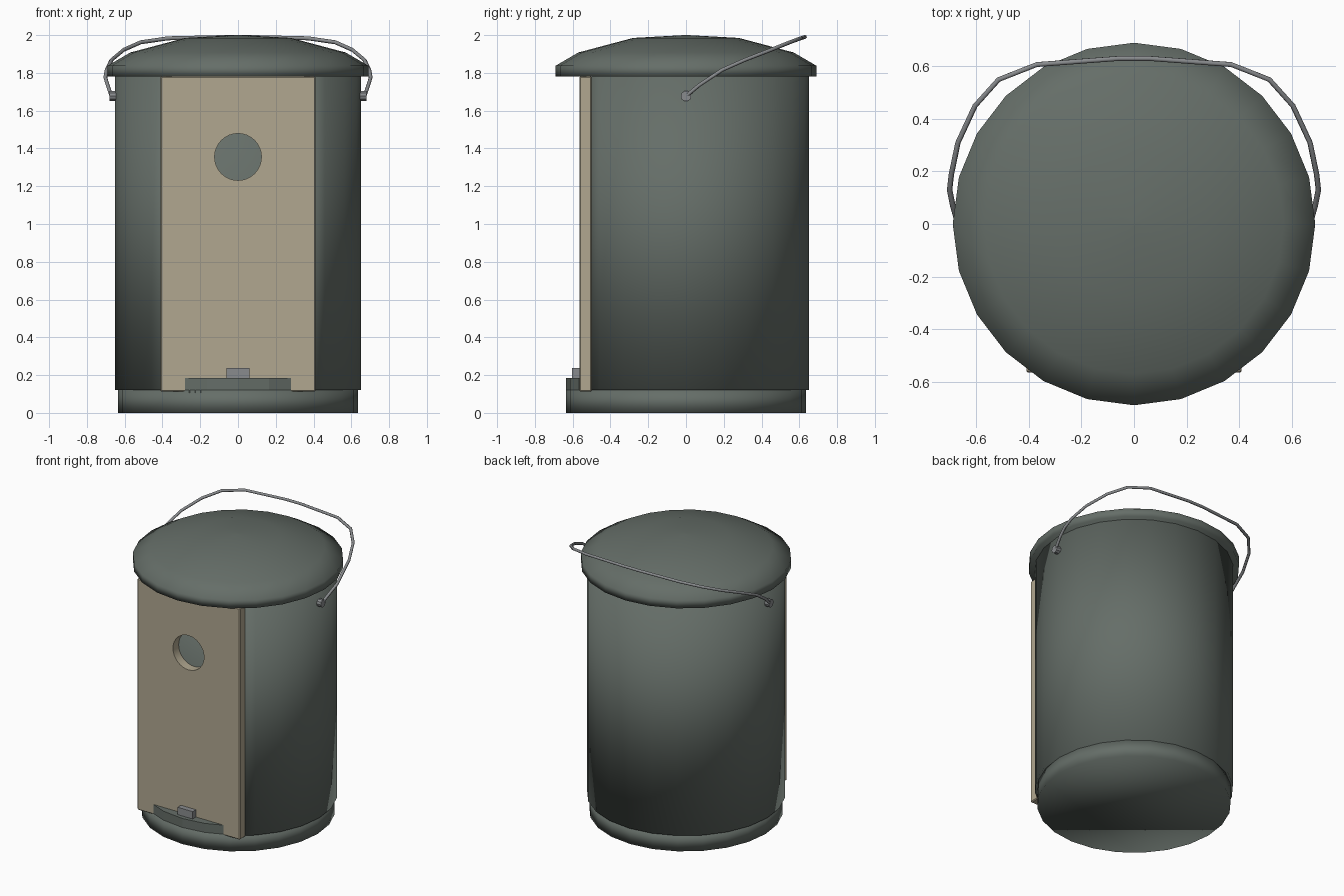
import bpy, bmesh, math
from mathutils import Matrix

if "Cube" in bpy.data.objects:
    bpy.data.objects.remove(bpy.data.objects["Cube"])

SIDES = 24


def material(name, rgb):
    m = bpy.data.materials.new(name)
    m.diffuse_color = (*rgb, 1)
    m.use_nodes = True
    m.node_tree.nodes["Principled BSDF"].inputs["Base Color"].default_value = m.diffuse_color
    return m


green = material("green_paint", (0.13, 0.155, 0.138))
wood = material("pale_wood", (0.44, 0.39, 0.28))
metal = material("metal", (0.25, 0.26, 0.27))


def add_object(name, bm, mat, smooth=True):
    bmesh.ops.recalc_face_normals(bm, faces=bm.faces)
    for f in bm.faces:
        f.smooth = smooth
    me = bpy.data.meshes.new(name)
    bm.to_mesh(me)
    bm.free()
    me.materials.append(mat)
    ob = bpy.data.objects.new(name, me)
    bpy.context.collection.objects.link(ob)
    return ob


def lathe(profile):
    """Closed solid of revolution from (radius, z) rings, bottom to top."""
    bm = bmesh.new()
    rings = [[bm.verts.new((r * math.cos(2 * math.pi * i / SIDES),
                            r * math.sin(2 * math.pi * i / SIDES), z))
              for i in range(SIDES)] for r, z in profile]
    for a, b in zip(rings, rings[1:]):
        for i in range(SIDES):
            j = (i + 1) % SIDES
            bm.faces.new((a[i], a[j], b[j], b[i]))
    bm.faces.new(rings[0])
    bm.faces.new(rings[-1])
    return bm


def trim(bm, point, normal):
    """Cut away everything on the normal side and close the cut."""
    res = bmesh.ops.bisect_plane(bm, geom=bm.verts[:] + bm.edges[:] + bm.faces[:],
                                 plane_co=point, plane_no=normal, clear_outer=True)
    cut = [e for e in res["geom_cut"] if isinstance(e, bmesh.types.BMEdge)]
    bmesh.ops.edgeloop_fill(bm, edges=cut)


def box(x0, x1, y0, y1, z0, z1):
    bm = bmesh.new()
    bmesh.ops.create_cube(bm, size=1)
    for v in bm.verts:
        v.co = ((x0 + x1) / 2 + v.co.x * (x1 - x0),
                (y0 + y1) / 2 + v.co.y * (y1 - y0),
                (z0 + z1) / 2 + v.co.z * (z1 - z0))
    return bm


# Body: cylinder with a flat front
bm = lathe([(0.65, 0.12), (0.65, 1.78)])
trim(bm, (0, -0.5, 0), (0, -1, 0))
add_object("body", bm, green)

# Base disc and its raised front lip
add_object("base", lathe([(0.635, 0), (0.635, 0.12)]), green)
bm = lathe([(0.635, 0.1), (0.635, 0.185)])
trim(bm, (0, -0.52, 0), (0, 1, 0))
trim(bm, (0.28, 0, 0), (1, 0, 0))
trim(bm, (-0.28, 0, 0), (-1, 0, 0))
add_object("front_lip", bm, green, smooth=False)

# Domed lid
add_object("lid", lathe([(0.69, 1.78), (0.69, 1.838), (0.57, 1.908),
                         (0.28, 1.985), (0.01, 2.0)]), green)

# Front panel with a round entrance hole
bm = box(-0.41, 0.41, -0.565, -0.5, 0.112, 1.782)
bmesh.ops.bevel(bm, geom=bm.edges[:], offset=0.006, segments=1, affect='EDGES')
panel = add_object("front_panel", bm, wood, smooth=False)
bm = bmesh.new()
bmesh.ops.create_cone(bm, cap_ends=True, segments=32, radius1=0.124, radius2=0.124, depth=0.4,
                      matrix=Matrix.Translation((0, -0.53, 1.355)) @ Matrix.Rotation(math.pi / 2, 4, 'X'))
cutter = add_object("hole_cutter", bm, wood)
cutter.hide_render = True
mod = panel.modifiers.new("hole", 'BOOLEAN')
mod.operation = 'DIFFERENCE'
mod.solver = 'EXACT'
mod.object = cutter
bpy.context.view_layer.objects.active = panel
bpy.ops.object.modifier_apply(modifier=mod.name)
bpy.data.objects.remove(cutter)

# Panel catch
add_object("catch", box(-0.06, 0.06, -0.603, -0.55, 0.18, 0.238), metal, smooth=False)

# Handle pivots
for side, label in ((1, "right"), (-1, "left")):
    bm = bmesh.new()
    bmesh.ops.create_cone(bm, cap_ends=True, segments=10, radius1=0.028, radius2=0.028, depth=0.04,
                          matrix=Matrix.Translation((side * 0.66, 0, 1.677))
                          @ Matrix.Rotation(math.pi / 2, 4, 'Y'))
    add_object("handle_pivot_" + label, bm, metal, smooth=False)

# Wire handle, tipped to the back
half = [(0.67, 0, 1.677), (0.69, 0.07, 1.735), (0.702, 0.13, 1.775), (0.695, 0.19, 1.815),
        (0.67, 0.31, 1.868), (0.605, 0.45, 1.922), (0.515, 0.55, 1.962), (0.37, 0.607, 1.983),
        (0.06, 0.63, 1.99)]
path = half + [(-x, y, z) for x, y, z in reversed(half)]
cu = bpy.data.curves.new("handle", 'CURVE')
cu.dimensions = '3D'
cu.bevel_depth = 0.0105
cu.bevel_resolution = 1
cu.use_fill_caps = True
sp = cu.splines.new('POLY')
sp.points.add(len(path) - 1)
for p, co in zip(sp.points, path):
    p.co = (*co, 1)
cu.materials.append(metal)
handle = bpy.data.objects.new("handle", cu)
bpy.context.collection.objects.link(handle)
